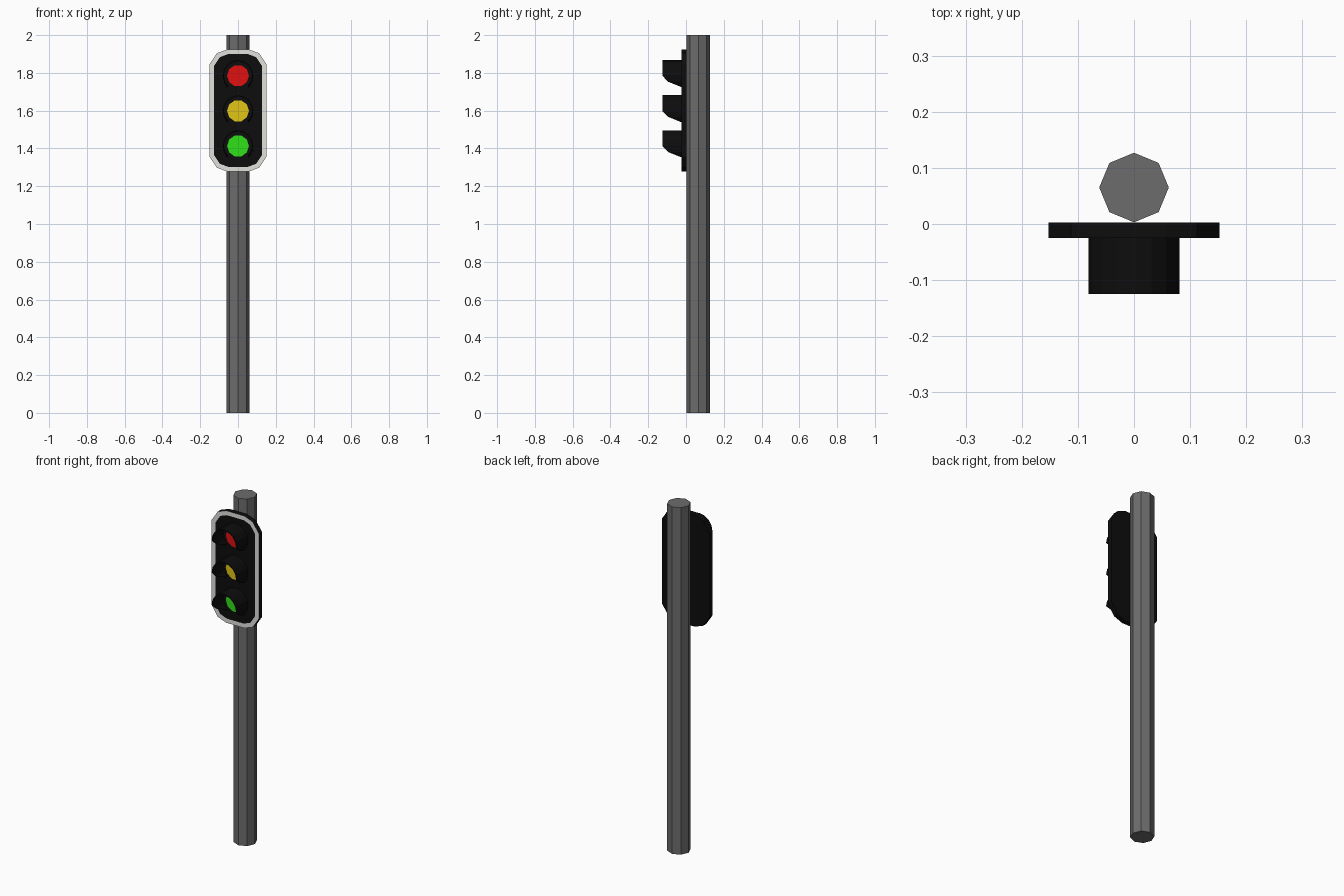
import bpy, bmesh, math

if "Cube" in bpy.data.objects:
    bpy.data.objects.remove(bpy.data.objects["Cube"])


def material(name, r, g, b):
    m = bpy.data.materials.new(name)
    m.diffuse_color = (r, g, b, 1)
    m.use_nodes = True
    m.node_tree.nodes["Principled BSDF"].inputs["Base Color"].default_value = m.diffuse_color
    return m


BLACK = material("black", 0.004, 0.004, 0.004)
GREY = material("pole grey", 0.15, 0.15, 0.15)
WHITE = material("border white", 0.75, 0.75, 0.73)
LAMPS = [("red", material("red", 0.75, 0.005, 0.005), 1.785),
         ("yellow", material("yellow", 0.75, 0.56, 0.008), 1.599),
         ("green", material("green", 0.03, 0.75, 0.01), 1.413)]


def finish(name, bm, *mats):
    bmesh.ops.recalc_face_normals(bm, faces=bm.faces)
    me = bpy.data.meshes.new(name)
    bm.to_mesh(me)
    bm.free()
    for m in mats:
        me.materials.append(m)
    ob = bpy.data.objects.new(name, me)
    bpy.context.collection.objects.link(ob)
    return ob


def prism(bm, points, vec):
    """Extrude a closed outline; returns the starting face."""
    face = bm.faces.new([bm.verts.new(p) for p in points])
    copy = bmesh.ops.extrude_face_region(bm, geom=[face], use_keep_orig=True)
    verts = [g for g in copy["geom"] if isinstance(g, bmesh.types.BMVert)]
    bmesh.ops.translate(bm, verts=verts, vec=vec)
    return face


# Octagonal pole
bm = bmesh.new()
ring = [math.radians(45 * i) for i in range(8)]
prism(bm, [(0.062 * math.cos(a), 0.065 + 0.062 * math.sin(a), 0) for a in ring], (0, 0, 2))
finish("pole", bm, GREY)

# Backplate with chamfered corners and a white border on the front
bm = bmesh.new()
quarter = [(0.152, 0.243), (0.112, 0.303), (0.058, 0.323)]
half = quarter + [(-x, z) for x, z in reversed(quarter)]
outline = half + [(-x, -z) for x, z in half]
front = prism(bm, [(x, -0.025, 1.601 + z) for x, z in outline], (0, 0.028, 0))
border = bmesh.ops.inset_region(bm, faces=[front], thickness=0.025, use_even_offset=True)
for f in border["faces"]:
    f.material_index = 1
finish("backplate", bm, BLACK, WHITE)

# Lamps and their visors
for name, mat, z in LAMPS:
    bm = bmesh.new()
    ring = [math.radians(36 * i) for i in range(10)]
    prism(bm, [(0.058 * math.cos(a), -0.029, z + 0.058 * math.sin(a)) for a in ring], (0, 0.005, 0))
    finish(name + "_lamp", bm, mat)

    # Visor: open-bottomed tube whose lower edges sweep back to the plate
    bm = bmesh.new()
    rows = []
    for i in range(-2, 11):
        a = math.radians(22.5 * i)
        below = max(0, -i, i - 8)
        depth = (-0.125, -0.095, -0.028)[below]
        x, h = 0.081 * math.cos(a), z + 0.083 * math.sin(a)
        rows.append((bm.verts.new((x, depth, h)), bm.verts.new((x, -0.022, h))))
    for (a, b), (c, d) in zip(rows, rows[1:]):
        bm.faces.new((a, b, d, c))
    visor = finish(name + "_visor", bm, BLACK)
    # thickness grows inward whichever way the open shell's normals face
    f = visor.data.polygons[6]
    outward = f.normal.x * f.center.x + f.normal.z * (f.center.z - z) > 0
    mod = visor.modifiers.new("thickness", 'SOLIDIFY')
    mod.thickness = 0.006
    mod.offset = -1 if outward else 1
